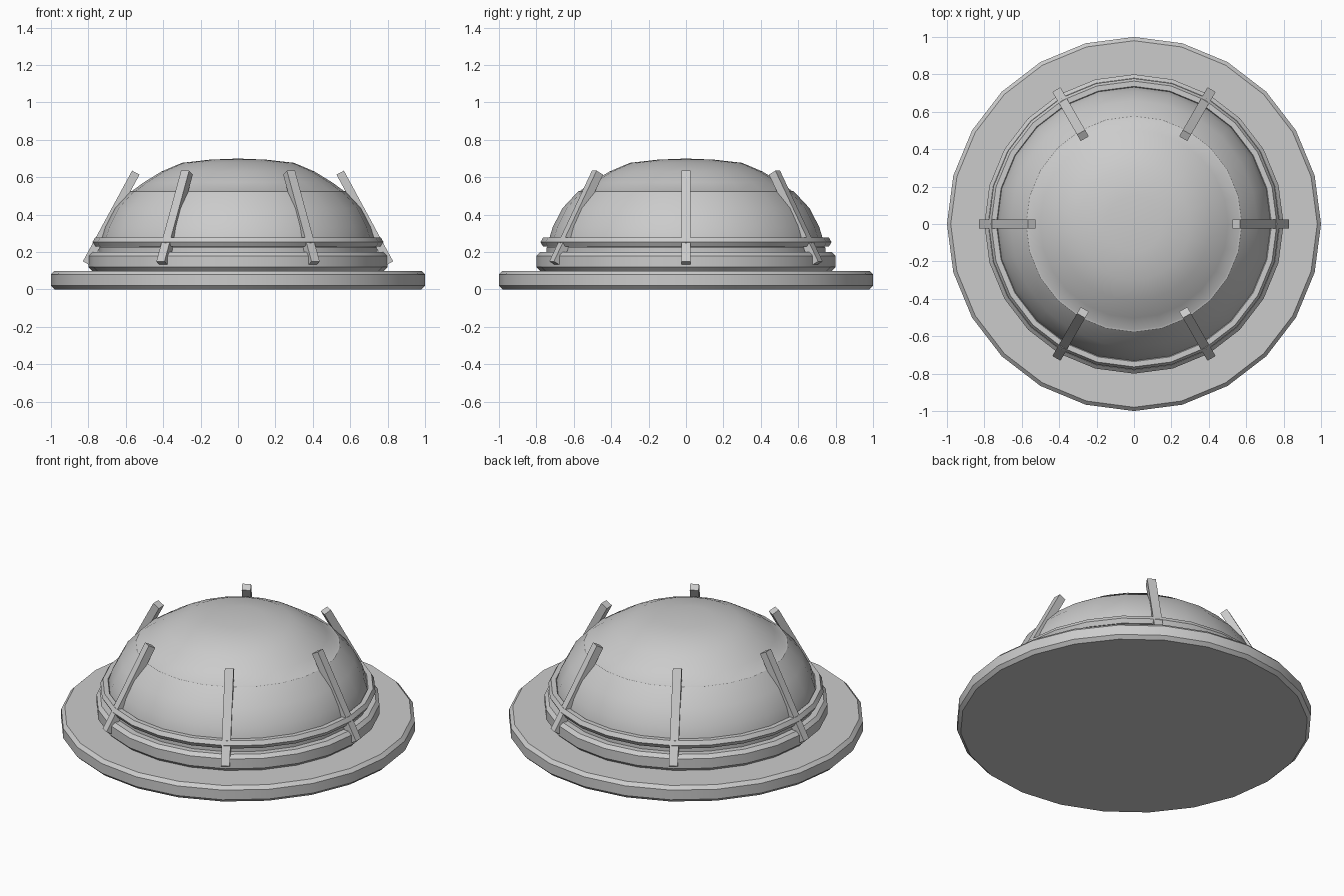
import bpy
import bmesh
import math
from mathutils import Matrix

if "Cube" in bpy.data.objects:
    bpy.data.objects.remove(bpy.data.objects["Cube"])

SIDES = 24

grey = bpy.data.materials.new("plain grey")
grey.diffuse_color = (0.6, 0.6, 0.6, 1)
grey.use_nodes = True
grey.node_tree.nodes["Principled BSDF"].inputs["Base Color"].default_value = grey.diffuse_color


def finish(name, bm):
    """Turn a bmesh into a named, smooth-by-angle grey object."""
    bmesh.ops.recalc_face_normals(bm, faces=bm.faces)
    mesh = bpy.data.meshes.new(name)
    bm.to_mesh(mesh)
    bm.free()
    mesh.materials.append(grey)
    obj = bpy.data.objects.new(name, mesh)
    bpy.context.collection.objects.link(obj)
    bpy.ops.object.select_all(action='DESELECT')
    obj.select_set(True)
    bpy.context.view_layer.objects.active = obj
    bpy.ops.object.shade_smooth_by_angle(angle=math.radians(30))
    return obj


def lathe(name, profile, closed=False):
    """Spin (radius, height) points around z; a closed profile makes a ring."""
    bm = bmesh.new()
    rings = []
    for r, z in profile:
        if r == 0:
            rings.append([bm.verts.new((0, 0, z))] * SIDES)
        else:
            rings.append([bm.verts.new((r * math.cos(a), r * math.sin(a), z))
                          for a in (2 * math.pi * i / SIDES for i in range(SIDES))])
    pairs = list(zip(rings, rings[1:]))
    if closed:
        pairs.append((rings[-1], rings[0]))
    for low, high in pairs:
        for i in range(SIDES):
            j = (i + 1) % SIDES
            corners = [low[i], low[j], high[j], high[i]]
            bm.faces.new(list(dict.fromkeys(corners)))
    if not closed:
        for ring in (rings[0], rings[-1]):
            if ring[0] is not ring[1]:
                bm.faces.new(ring)
    return finish(name, bm)


def disc(name, radius, bottom, top, bevel):
    """Round plate with chamfered rims."""
    return lathe(name, [(radius - bevel, bottom), (radius, bottom + bevel),
                        (radius, top - bevel), (radius - bevel, top)])


# Wide base plate and the collar on it
disc("base_plate", 1.0, 0.0, 0.1, 0.02)
disc("collar", 0.8, 0.1, 0.2, 0.02)

# Short neck under the dome
disc("neck", 0.745, 0.19, 0.23, 0.005)

# Dome with a fine ledge around its upper cap
lathe("dome", [(0.74, 0.2), (0.735, 0.26), (0.712, 0.335), (0.66, 0.435),
               (0.576, 0.525), (0.566, 0.527), (0.503, 0.573),
               (0.41, 0.63), (0.30, 0.677), (0.15, 0.694), (0, 0.70)])

# Six-sided guard ring around the dome
lathe("guard_ring", [(0.75 + 0.028 * math.cos(k * math.pi / 3),
                      0.253 + 0.028 * math.sin(k * math.pi / 3))
                     for k in range(6)], closed=True)

# Six leaning guard bars
for k in range(6):
    bm = bmesh.new()
    bmesh.ops.create_cube(bm, size=1)
    bm.transform(Matrix.Rotation(k * math.pi / 3, 4, 'Z')
                 @ Matrix.Translation((0.678, 0, 0.382))
                 @ Matrix.Rotation(math.radians(-28.5), 4, 'Y')
                 @ Matrix.Diagonal((0.045, 0.05, 0.552, 1)))
    finish(f"guard_bar_{k + 1}", bm)
